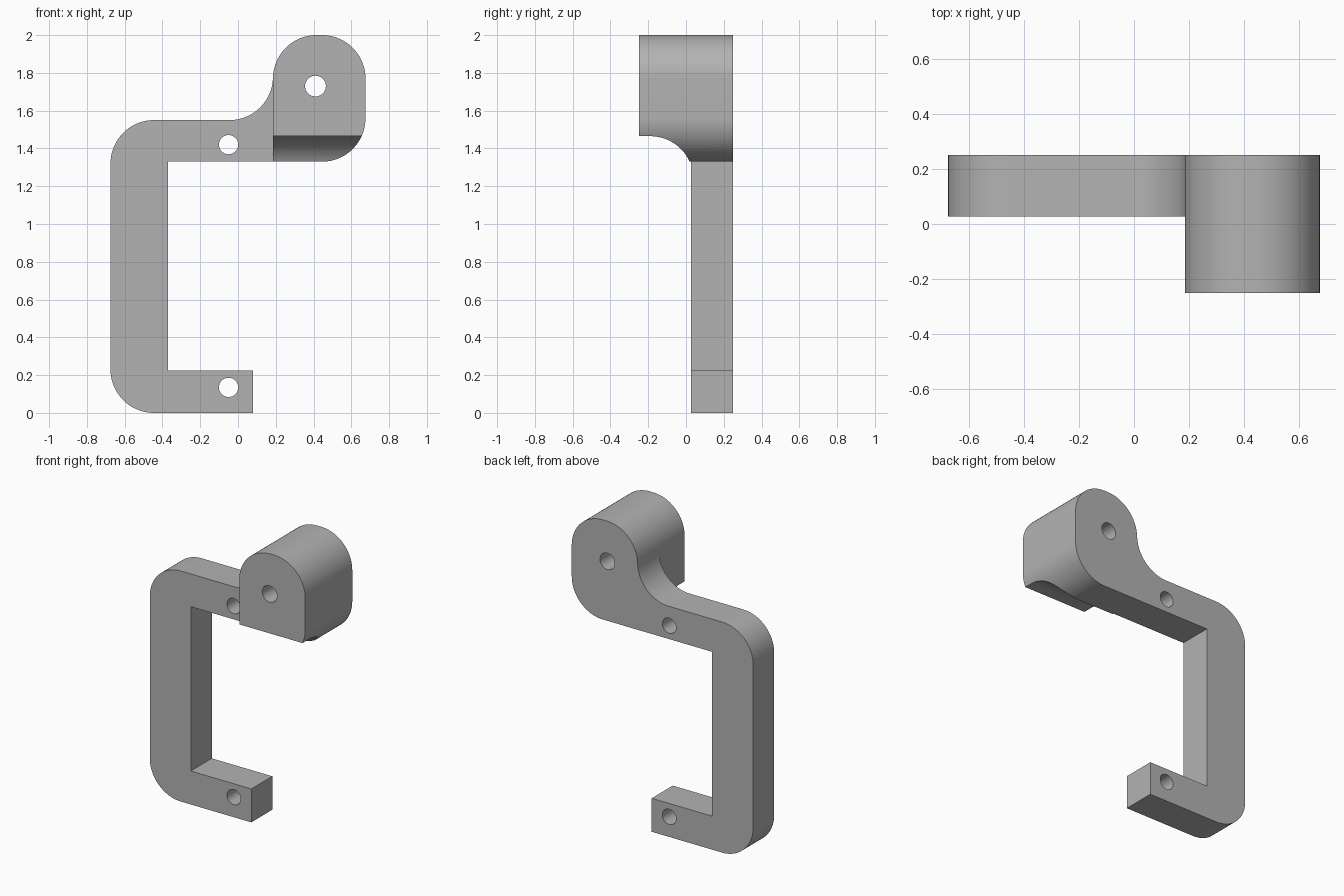
import bpy, bmesh
from math import sin, cos, radians
from mathutils import Vector

cube = bpy.data.objects.get("Cube")
if cube:
    bpy.data.objects.remove(cube, do_unlink=True)

R = 0.23                          # shared corner radius
BACK, FRONT, PLATE = 0.25, -0.25, 0.027
LEFT, RIGHT, HEAD = -0.675, 0.675, 0.185
ARM_TOP, ARM_LOW, TOP = 1.55, 1.33, 2.0

grey = bpy.data.materials.new("light_grey")
grey.use_nodes = True
colour = (0.45, 0.45, 0.45, 1)
grey.diffuse_color = colour
grey.node_tree.nodes["Principled BSDF"].inputs["Base Color"].default_value = colour


def arc(cx, cz, r, start, end, steps=20):
    angles = [radians(start + (end - start) * i / steps) for i in range(steps + 1)]
    return [(cx + r * cos(a), cz + r * sin(a)) for a in angles]


def prism(name, points, low, high, along="y"):
    """Extrude a closed profile: (x, z) along y, or (y, z) along x."""
    def place(p, d):
        return Vector((p[0], d, p[1]) if along == "y" else (d, p[0], p[1]))
    bm = bmesh.new()
    face = bm.faces.new([bm.verts.new(place(p, low)) for p in points])
    new = bmesh.ops.extrude_face_region(bm, geom=[face])["geom"]
    shift = place((0, 0), high - low)
    bmesh.ops.translate(bm, vec=shift, verts=[v for v in new if isinstance(v, bmesh.types.BMVert)])
    bmesh.ops.recalc_face_normals(bm, faces=bm.faces)
    mesh = bpy.data.meshes.new(name)
    bm.to_mesh(mesh)
    bm.free()
    mesh.materials.append(grey)
    obj = bpy.data.objects.new(name, mesh)
    bpy.context.collection.objects.link(obj)
    return obj


# Full silhouette of the hook-shaped bracket with its raised head
outline = [(0.08, 0), (0.08, 0.225), (-0.37, 0.225), (-0.37, ARM_LOW)]
outline += arc(RIGHT - R, ARM_LOW + R, R, 270, 360)
outline += arc(RIGHT - R, TOP - R, R, 0, 90)
outline += arc(HEAD + R, TOP - R, R, 90, 180)
outline += arc(HEAD - R, ARM_TOP + R, R, 360, 270)
outline += arc(LEFT + R, ARM_TOP - R, R, 90, 180)
outline += arc(LEFT + R, R, R, 180, 270)
bracket = prism("bracket", outline, FRONT, BACK)

# Thin the arms, leaving only the head at full depth
cutters = [prism("arm_cutter", [(-1, -1), (HEAD, -1), (HEAD, 3), (-1, 3)], -0.5, PLATE)]

# Curved relief under the front of the head
relief = [(-0.5, 1.2), (-0.5, 1.465)] + arc(-0.19, 1.235, R, 90, 10) + [(PLATE, 1.2)]
cutters.append(prism("relief_cutter", relief, 0.1, 1, along="x"))

# Screw holes
for x, z, r in [(0.41, 1.73, 0.055), (-0.05, 1.42, 0.051), (-0.05, 0.135, 0.051)]:
    cutters.append(prism("hole_cutter", arc(x, z, r, 0, 360, 40)[:-1], -0.6, 0.6))

bpy.context.view_layer.objects.active = bracket
for cutter in cutters:
    cut = bracket.modifiers.new("cut", "BOOLEAN")
    cut.operation = "DIFFERENCE"
    cut.solver = "EXACT"
    cut.object = cutter
    bpy.ops.object.modifier_apply(modifier=cut.name)
    bpy.data.objects.remove(cutter, do_unlink=True)

bpy.ops.object.select_all(action="DESELECT")
bracket.select_set(True)
bpy.ops.object.shade_smooth_by_angle(angle=radians(30))
